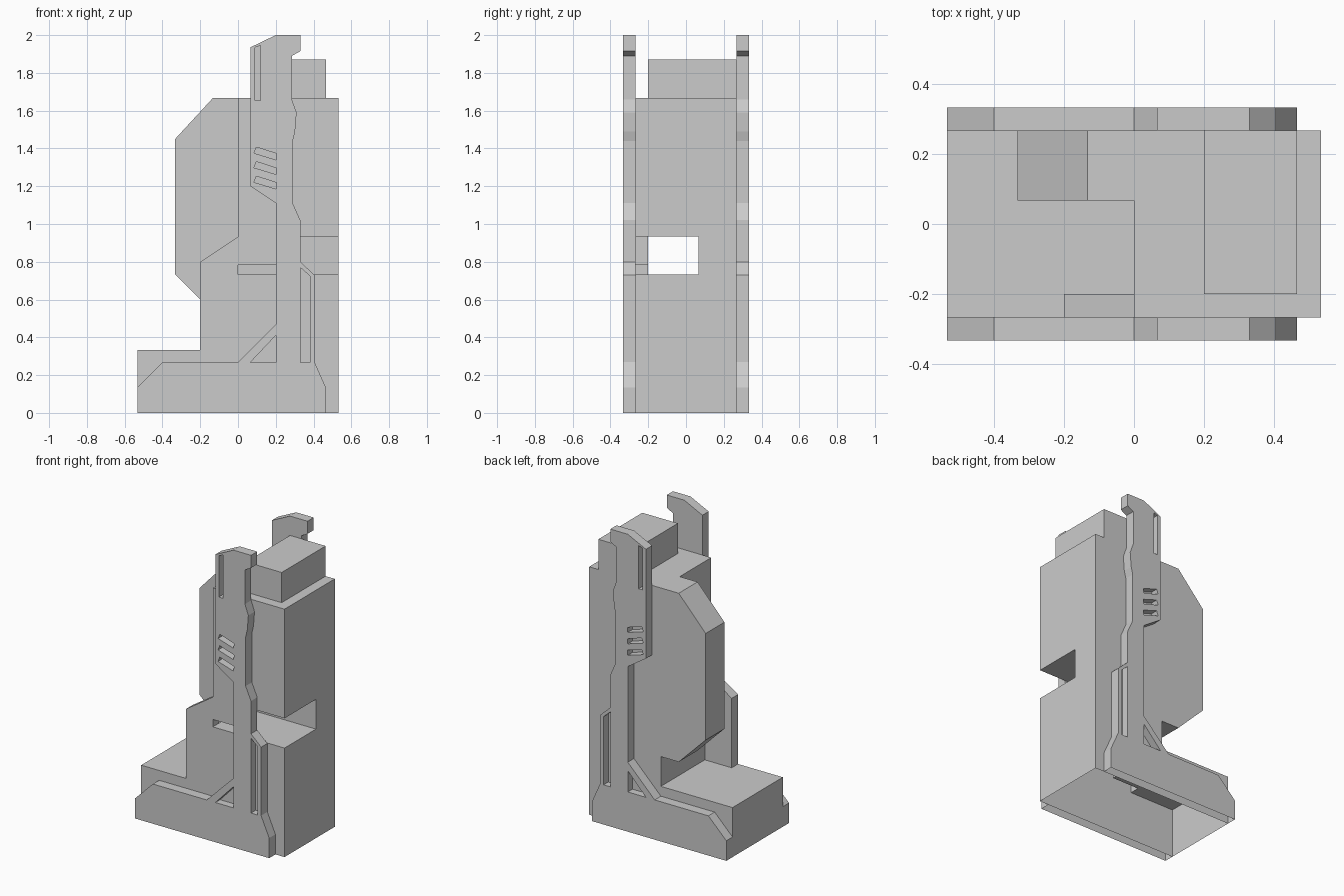
import bpy, bmesh

if "Cube" in bpy.data.objects:
    bpy.data.objects.remove(bpy.data.objects["Cube"])


def prism(name, profile, y0, y1):
    """Extrude an (x, z) profile from y0 to y1."""
    bm = bmesh.new()
    face = bm.faces.new([bm.verts.new((x, y0, z)) for x, z in profile])
    ext = bmesh.ops.extrude_face_region(bm, geom=[face])
    for v in ext["geom"]:
        if isinstance(v, bmesh.types.BMVert):
            v.co.y = y1
    bmesh.ops.recalc_face_normals(bm, faces=bm.faces[:])
    me = bpy.data.meshes.new(name)
    bm.to_mesh(me)
    bm.free()
    ob = bpy.data.objects.new(name, me)
    bpy.context.collection.objects.link(ob)
    return ob


def rect(x0, x1, z0, z1):
    return [(x0, z0), (x1, z0), (x1, z1), (x0, z1)]


def finish(ob, tools):
    """Apply the boolean tools in order, then open the underside."""
    for op, tool in tools:
        m = ob.modifiers.new(op, "BOOLEAN")
        m.operation, m.object, m.solver = op, tool, "EXACT"
    dg = bpy.context.evaluated_depsgraph_get()
    dg.update()
    me = bpy.data.meshes.new_from_object(ob.evaluated_get(dg))
    ob.modifiers.clear()
    ob.data = me
    for _, tool in tools:
        bpy.data.objects.remove(tool)
    bm = bmesh.new()
    bm.from_mesh(me)
    bottom = [f for f in bm.faces if all(abs(v.co.z) < 1e-4 for v in f.verts)]
    bmesh.ops.delete(bm, geom=bottom, context="FACES")
    bm.to_mesh(me)
    bm.free()


W, T, IN = 0.267, 0.333, 0.067   # body half width, overall half width, inner wall

# Body: L-shaped core with side fin, bulge and top block, then window cuts
body = prism("body", [(-.533, 0), (.533, 0), (.533, 1.667), (0, 1.667),
                      (0, .333), (-.533, .333)], -W, W)
fin = prism("fin", [(-.2, .2), (.1, .2), (.1, .933), (0, .933), (-.2, .8)], -W, -.2)
bulge = prism("bulge", [(-.133, .533), (.1, .533), (.1, 1.667), (-.133, 1.667),
                        (-.333, 1.45), (-.333, .733)], IN, W)
top_block = prism("top_block", rect(.2, .465, 1.5, 1.87), -.2, W)
window = prism("window", rect(-.1, .6, .733, .933), -.2, IN)
notch = prism("notch", rect(.267, .6, .733, .933), -.4, IN)
slot = prism("slot", rect(0, .4, .733, .783), -.4, -.1)
finish(body, [("UNION", fin), ("UNION", bulge), ("UNION", top_block),
              ("DIFFERENCE", window), ("DIFFERENCE", notch), ("DIFFERENCE", slot)])

# Side plates with blind slots
plate = [(-.533, 0), (.465, 0), (.465, .135), (.405, .27), (.405, .73), (.33, .8),
         (.33, 1.02), (.29, 1.11), (.29, 1.44), (.302, 1.49), (.31, 1.59),
         (.285, 1.66), (.285, 1.89), (.33, 1.915), (.33, 2), (.2, 2),
         (.065, 1.935), (.065, 1.2), (.2, 1.11), (.2, .467), (0, .267),
         (-.4, .267), (-.533, .135)]
holes = [[(.09, 1.655), (.12, 1.655), (.12, 1.945), (.09, 1.935)],
         [(.065, .267), (.2, .267), (.2, .41)],
         [(.33, .267), (.38, .267), (.38, .725), (.33, .77)]]
for i in range(3):
    d = .077 * i
    holes.append([(.085, 1.375 - d), (.2, 1.34 - d), (.203, 1.373 - d), (.097, 1.407 - d)])

for side, s in (("front", -1), ("back", 1)):
    ob = prism(side + "_side_plate", plate, s * W, s * T)
    cuts = [prism("hole_cutter", h, s * (T - .05), s * (T + .1)) for h in holes]
    finish(ob, [("DIFFERENCE", c) for c in cuts])
